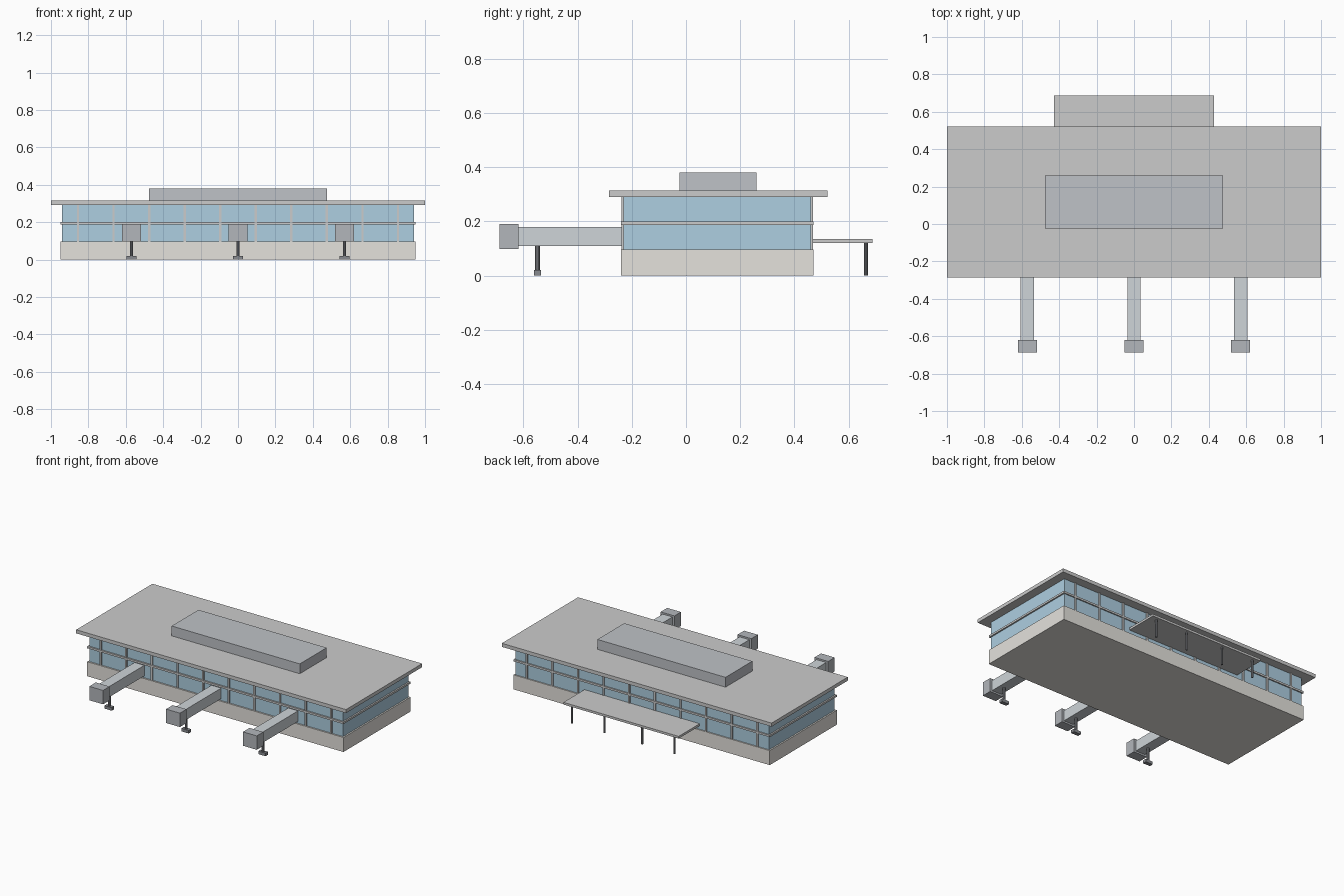
import bpy
import bmesh
from mathutils import Matrix, Vector

if "Cube" in bpy.data.objects:
    bpy.data.objects.remove(bpy.data.objects["Cube"])


def material(name, r, g, b):
    m = bpy.data.materials.new(name)
    m.diffuse_color = (r, g, b, 1)
    m.use_nodes = True
    m.node_tree.nodes["Principled BSDF"].inputs["Base Color"].default_value = m.diffuse_color
    return m


CONCRETE = material("concrete", 0.78, 0.76, 0.72)
GLASS = material("glass", 0.42, 0.62, 0.75)
ROOF = material("roof_grey", 0.66, 0.66, 0.66)
PLANT = material("plant_grey", 0.52, 0.54, 0.57)
TUNNEL = material("tunnel_grey", 0.62, 0.66, 0.69)
CAB = material("cab_grey", 0.45, 0.47, 0.50)
DARK = material("dark_metal", 0.25, 0.26, 0.28)


def finish(name, bm, mat):
    mesh = bpy.data.meshes.new(name)
    bm.to_mesh(mesh)
    bm.free()
    mesh.materials.append(mat)
    obj = bpy.data.objects.new(name, mesh)
    bpy.context.collection.objects.link(obj)
    return obj


def box(name, x, y, z, mat):
    """Box from (min, max) ranges on each axis."""
    lo, hi = Vector((x[0], y[0], z[0])), Vector((x[1], y[1], z[1]))
    bm = bmesh.new()
    bmesh.ops.create_cube(bm, size=1, matrix=Matrix.Translation((lo + hi) / 2)
                          @ Matrix.Diagonal((*(hi - lo), 1)))
    return finish(name, bm, mat)


def post(name, x, y, z, radius, mat):
    bm = bmesh.new()
    bmesh.ops.create_cone(bm, cap_ends=True, segments=10, radius1=radius, radius2=radius,
                          depth=z[1] - z[0], matrix=Matrix.Translation((x, y, sum(z) / 2)))
    obj = finish(name, bm, mat)
    bpy.context.view_layer.objects.active = obj
    obj.select_set(True)
    bpy.ops.object.shade_smooth_by_angle()
    obj.select_set(False)


# Main building
box("base_floor", (-0.95, 0.95), (-0.24, 0.47), (0, 0.097), CONCRETE)
box("glass_walls", (-0.94, 0.94), (-0.23, 0.462), (0.097, 0.291), GLASS)
box("floor_band", (-0.95, 0.95), (-0.24, 0.47), (0.187, 0.2), ROOF)
box("roof", (-1, 1), (-0.285, 0.522), (0.291, 0.315), ROOF)
box("rooftop_plant", (-0.475, 0.475), (-0.024, 0.26), (0.315, 0.381), PLANT)

# Window mullions, front and back
for i in range(10):
    x = -0.855 + 0.19 * i
    for side, y in (("front", (-0.238, -0.226)), ("back", (0.457, 0.469))):
        box(f"{side}_mullion_{i + 1}", (x - 0.006, x + 0.006), y, (0.097, 0.291), ROOF)

# Boarding bridges
for i, x in enumerate((-0.57, 0, 0.57), 1):
    box(f"bridge_tunnel_{i}", (x - 0.036, x + 0.036), (-0.62, -0.23), (0.109, 0.18), TUNNEL)
    box(f"bridge_cab_{i}", (x - 0.051, x + 0.051), (-0.688, -0.619), (0.098, 0.191), CAB)
    post(f"bridge_leg_{i}", x, -0.548, (0.01, 0.112), 0.009, DARK)
    box(f"bridge_foot_{i}", (x - 0.027, x + 0.027), (-0.561, -0.535), (0, 0.02), DARK)

# Rear canopy and its posts
box("rear_canopy", (-0.427, 0.427), (0.465, 0.688), (0.121, 0.136), ROOF)
for i, x in enumerate((-0.38, -0.14, 0.14, 0.38), 1):
    post(f"canopy_post_{i}", x, 0.664, (0, 0.123), 0.007, DARK)
